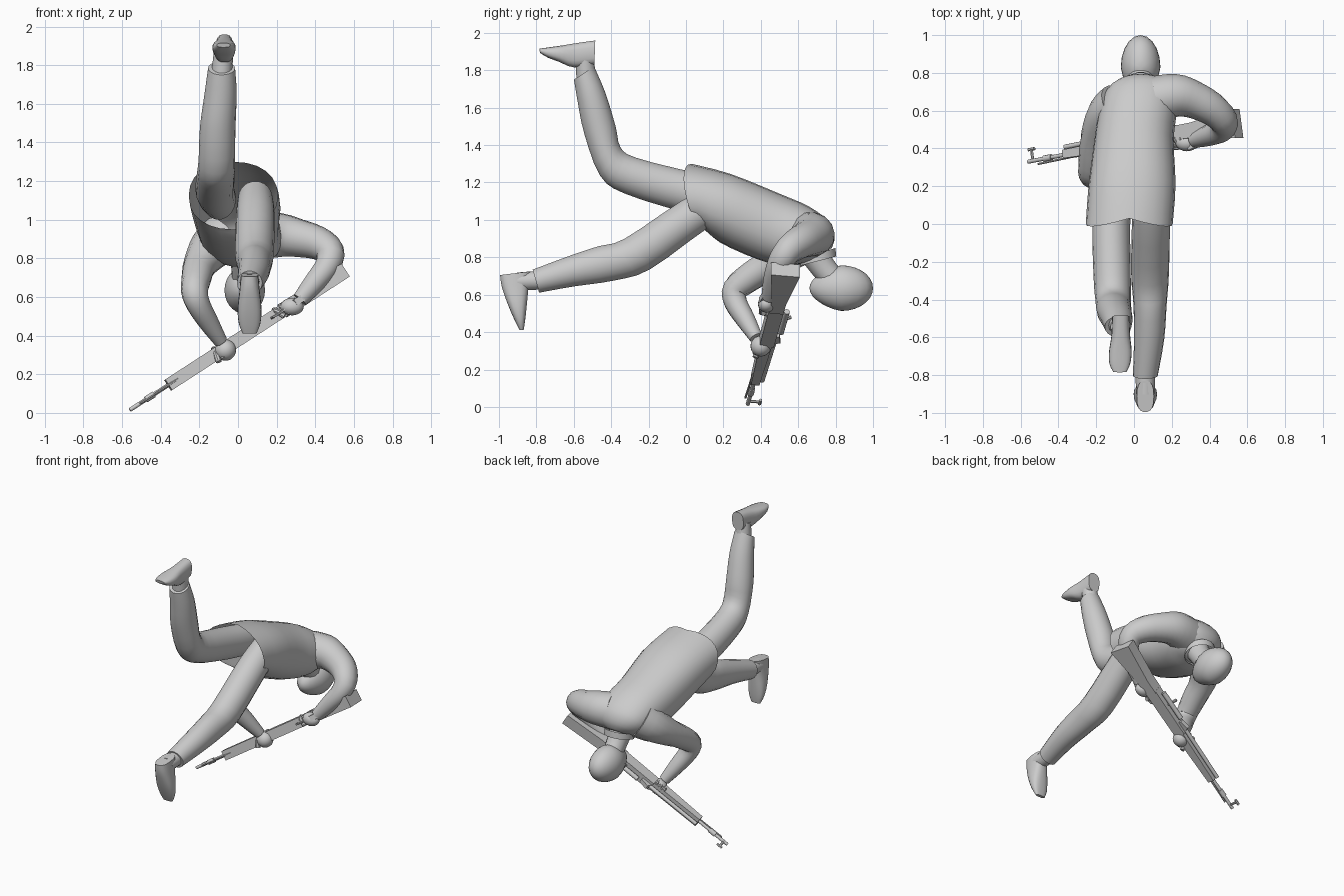
import bpy, bmesh, math
from mathutils import Vector as V

if "Cube" in bpy.data.objects:
    bpy.data.objects.remove(bpy.data.objects["Cube"])

grey = bpy.data.materials.new("light_grey")
grey.diffuse_color = (0.6, 0.6, 0.6, 1)
grey.use_nodes = True
grey.node_tree.nodes["Principled BSDF"].inputs["Base Color"].default_value = grey.diffuse_color


def finish(name, bm, angle=40):
    bmesh.ops.recalc_face_normals(bm, faces=bm.faces)
    me = bpy.data.meshes.new(name)
    bm.to_mesh(me)
    bm.free()
    ob = bpy.data.objects.new(name, me)
    bpy.context.collection.objects.link(ob)
    me.materials.append(grey)
    bpy.ops.object.select_all(action='DESELECT')
    ob.select_set(True)
    bpy.context.view_layer.objects.active = ob
    bpy.ops.object.shade_smooth_by_angle(angle=math.radians(angle))
    return ob


def spline(rows, steps):
    """Smooth rows of numbers by Catmull-Rom interpolation."""
    out, n = [], len(rows)
    for i in range(n - 1):
        p = [rows[max(i - 1, 0)], rows[i], rows[i + 1], rows[min(i + 2, n - 1)]]
        for s in range(steps):
            t = s / steps
            out.append([0.5 * (2 * b + (c - a) * t + (2 * a - 5 * b + 4 * c - d) * t * t
                               + (3 * b - a - 3 * c + d) * t ** 3) for a, b, c, d in zip(*p)])
    return out + [rows[-1]]


def skin(name, rings, caps=(True, True), angle=40):
    bm = bmesh.new()
    vs = [[bm.verts.new(p) for p in r] for r in rings]
    n = len(vs[0])
    for a, b in zip(vs, vs[1:]):
        for i in range(n):
            bm.faces.new((a[i], a[(i + 1) % n], b[(i + 1) % n], b[i]))
    for use, r in zip(caps, (vs[0], vs[-1])):
        if use:
            bm.faces.new(r)
    return finish(name, bm, angle)


def loft(name, rows, n=18, power=1.0, steps=3, bow=0.0, caps=(True, True)):
    """Rows: y, z of one edge, y, z of the other edge, centre x, half width."""
    rings = []
    for k, (y0, z0, y1, z1, x, w) in enumerate(spline(rows, steps)):
        ring = []
        for i in range(n):
            a = 2 * math.pi * i / n
            c, s = [math.copysign(abs(f) ** power, f) for f in (math.cos(a), math.sin(a))]
            shift = bow * abs(c) * max(0, 1 - k / steps)
            ring.append(V((x + w * c, (y0 + y1) / 2 + s * (y0 - y1) / 2 - shift,
                           (z0 + z1) / 2 + s * (z0 - z1) / 2)))
        rings.append(ring)
    return skin(name, rings, caps)


def tube(name, rows, n=14, steps=3, smooth=True):
    """Rows: x, y, z, radius along a path."""
    pts = spline(rows, steps) if smooth else rows
    rings = []
    for i, p in enumerate(pts):
        d = (V(pts[min(i + 1, len(pts) - 1)][:3]) - V(pts[max(i - 1, 0)][:3])).normalized()
        u = d.cross(V((0, 1, 0.3))).normalized()
        w = d.cross(u)
        rings.append([V(p[:3]) + p[3] * (u * math.cos(2 * math.pi * k / n) + w * math.sin(2 * math.pi * k / n))
                      for k in range(n)])
    return skin(name, rings)


def ball(name, loc, size, taper=0.0):
    bm = bmesh.new()
    bmesh.ops.create_uvsphere(bm, u_segments=20, v_segments=14, radius=1)
    for v in bm.verts:
        f = 1 + taper * min(v.co.y, 0)
        v.co = V(loc) + V((v.co.x * size[0] * f, v.co.y * size[1], v.co.z * size[2] * f))
    return finish(name, bm)


# Jacket body, open at the hem
loft("jacket", [(.03, 1.3, .11, .95, -.025, .23), (.24, 1.245, .18, .88, -.01, .23),
                (.5, 1.14, .38, .79, 0, .21), (.66, 1.07, .52, .755, .02, .205),
                (.765, .99, .61, .765, .035, .185), (.795, .91, .65, .77, .035, .13),
                (.78, .85, .66, .77, .035, .07)],
     n=24, power=.9, bow=.07, caps=(False, True))

# Trailing lower leg and raised bent leg
loft("left_leg", [(.16, 1.2, .26, 1.02, .09, .09), (-.03, 1.1, .11, .95, .09, .1),
                  (-.33, .9, -.19, .735, .085, .1), (-.47, .86, -.38, .675, .085, .088),
                  (-.62, .81, -.6, .643, .08, .08), (-.82, .735, -.785, .61, .06, .066)])
loft("right_leg", [(.2, 1.22, .2, 1.0, -.1, .09), (.0, 1.265, -.01, 1.04, -.12, .1),
                   (-.27, 1.335, -.33, 1.14, -.115, .098), (-.35, 1.39, -.46, 1.235, -.11, .094),
                   (-.375, 1.5, -.545, 1.46, -.105, .092), (-.43, 1.68, -.58, 1.63, -.09, .083),
                   (-.49, 1.82, -.6, 1.75, -.085, .07)])

# Shoes: heel to toe, sole edge first
loft("left_shoe", [(-.995, .705, -.83, .725, .06, .045), (-.985, .64, -.842, .63, .06, .052),
                   (-.95, .54, -.852, .53, .06, .062), (-.915, .46, -.86, .46, .06, .055),
                   (-.89, .41, -.868, .41, .06, .035)], power=.75)
loft("right_shoe", [(-.485, 1.96, -.49, 1.83, -.07, .045), (-.59, 1.945, -.6, 1.815, -.07, .05),
                    (-.67, 1.932, -.68, 1.845, -.072, .06), (-.74, 1.922, -.74, 1.868, -.075, .055),
                    (-.785, 1.915, -.78, 1.893, -.075, .035)], power=.75)
tube("left_ankle", [(.06, -.75, .68, .052), (.06, -.9, .67, .05)], smooth=False)
tube("right_ankle", [(-.085, -.53, 1.74, .055), (-.075, -.545, 1.87, .05)], smooth=False)

# Head, neck and collar
ball("head", (.035, .83, .635), (.105, .17, .122), .22)
tube("neck", [(.035, .68, .83, .08), (.035, .73, .75, .07), (.035, .8, .67, .065)])
loft("collar", [(.8, .85, .61, .79, .035, .1), (.805, .805, .61, .755, .035, .1)],
     steps=1, caps=(False, False))

# Sleeved arms
tube("left_arm", [(.12, .66, .92, .125), (.22, .68, .92, .115), (.31, .66, .905, .1),
                  (.41, .61, .88, .088), (.475, .545, .835, .076), (.465, .5, .765, .066),
                  (.4, .47, .68, .057), (.32, .445, .585, .042)])
tube("right_arm", [(-.08, .62, .9, .13), (-.14, .57, .85, .115), (-.195, .46, .77, .088),
                   (-.215, .35, .7, .078), (-.225, .265, .63, .07), (-.205, .265, .56, .062),
                   (-.15, .32, .465, .052), (-.09, .375, .37, .036)])

# Hands with gripping fingers
ball("left_hand", (.28, .43, .55), (.06, .045, .045))
ball("right_hand", (-.065, .4, .325), (.055, .055, .055))
for i in range(3):
    tube(f"left_finger_{i + 1}", [(.3 - .03 * i, .415, .54 - .02 * i, .015),
                                  (.265 - .03 * i, .425, .565 - .02 * i, .014),
                                  (.245 - .03 * i, .46, .575 - .02 * i, .012)], n=8)
    tube(f"right_finger_{i + 1}", [(-.045 - .027 * i, .37, .29 - .018 * i + .01, .016),
                                   (-.065 - .027 * i, .4, .36 - .018 * i, .015),
                                   (-.075 - .027 * i, .45, .365 - .018 * i, .013)], n=8)

# Rifle frame: t runs muzzle to butt, u is the sight side, s is across
muzzle = V((-.56, .33, .015))
axis = (V((.55, .54, .735)) - muzzle).normalized()
up = (V((0, 1, 0)) - axis * axis.y).normalized()
side = axis.cross(up)


def at(t, u, s=0):
    return muzzle + axis * t + up * u + side * s


def plate(name, profile, half, s=0):
    rings = [[at(t, u, s + h) for t, u in profile] for h in (-half, half)]
    return skin(name, rings, angle=25)


def rod(name, a, b, r, n=10):
    return tube(name, [(*at(*a), r), (*at(*b), r)], n=n, smooth=False)


# Rifle body
plate("rifle_stock", [(.96, -.035), (1.06, -.04), (1.335, -.085), (1.335, .07), (1.06, .04), (.96, .04)], .04)
plate("rifle_receiver", [(.62, -.035), (.97, -.04), (.97, .042), (.62, .042)], .034)
plate("rifle_handguard", [(.24, -.02), (.63, -.035), (.63, .032), (.24, .025)], .033)
plate("pistol_grip", [(.97, -.03), (1.04, -.03), (1.07, -.09), (1.02, -.1)], .018)

# Barrel, gas tube, sights, bolt and guard
rod("barrel", (0, 0), (.3, 0), .011)
rod("cleaning_rod", (.06, -.022), (.3, -.018), .006, 6)
rod("muzzle_collar", (.1, 0), (.15, 0), .017)
rod("gas_tube", (.24, .04), (.66, .045), .013)
rod("front_sight", (.03, 0), (.03, .062), .008, 6)
rod("front_sight_tip", (.01, .062), (.05, .062), .009, 6)
plate("rear_sight", [(.62, .03), (.7, .03), (.7, .06), (.64, .075)], .015)
rod("bolt_handle", (.84, .03, 0), (.84, .1, .025), .01, 8)
rod("receiver_tube", (.72, .065), (.93, .065), .016)
for i, (a, b) in enumerate([((.88, -.035), (.89, -.075)), ((.89, -.075), (.95, -.08)), ((.95, -.08), (.97, -.035))]):
    rod(f"trigger_guard_{i + 1}", a, b, .007, 6)
